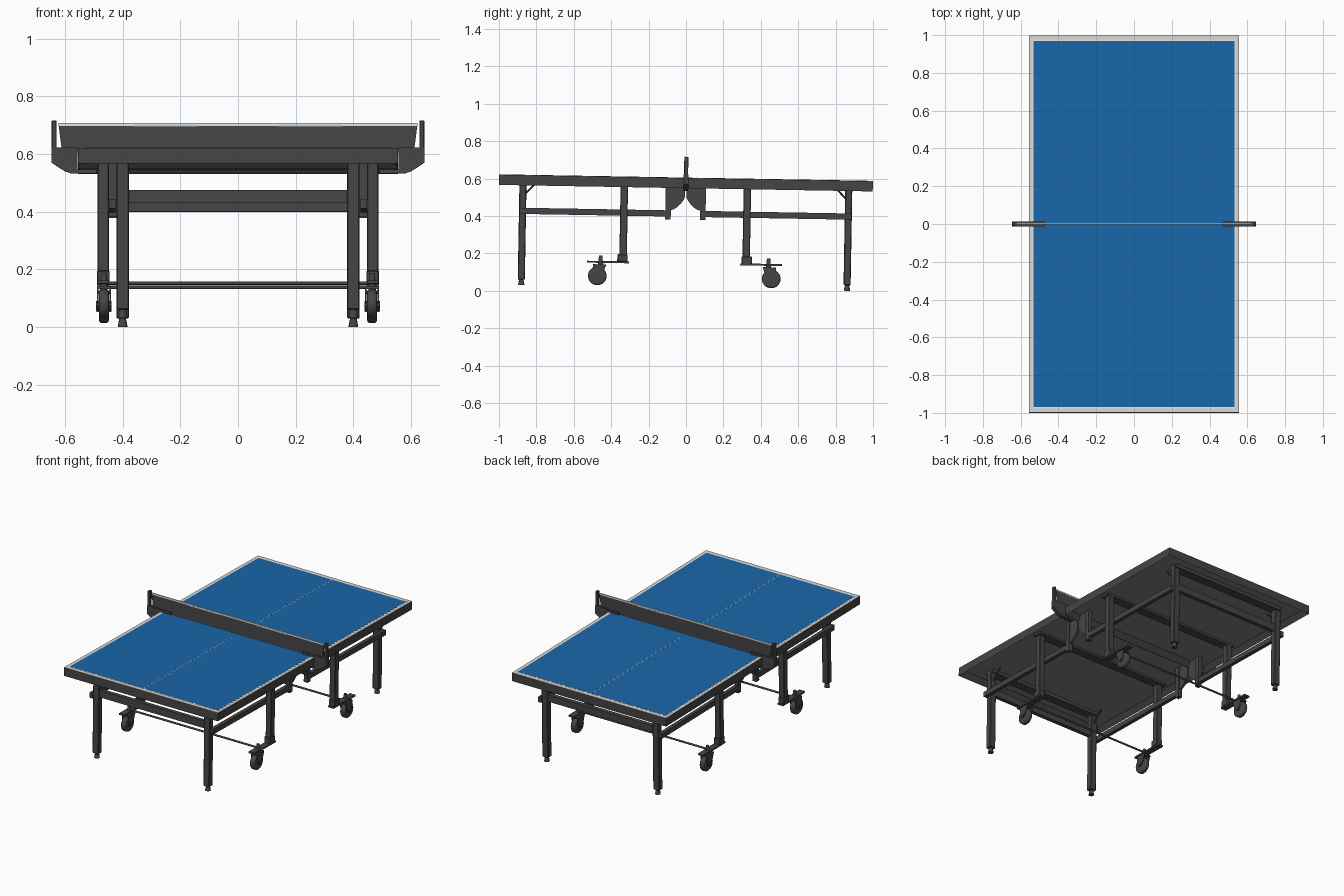
import bpy, bmesh, math
from mathutils import Matrix, Vector

cube = bpy.data.objects.get("Cube")
if cube:
    bpy.data.objects.remove(cube, do_unlink=True)

# The whole table leans slightly, pivoting about the playing surface
PIVOT = Matrix.Translation((0, 0, 0.6))
TILT = PIVOT @ Matrix.Rotation(math.radians(-1), 4, 'X') @ PIVOT.inverted()
BOTH_X = [(1, 1), (-1, 1)]
BOTH_Y = [(1, 1), (1, -1)]
CORNERS = [(1, 1), (-1, 1), (1, -1), (-1, -1)]


def material(name, rgb, rough=0.6):
    m = bpy.data.materials.new(name)
    m.use_nodes = True
    m.diffuse_color = (*rgb, 1)
    bsdf = m.node_tree.nodes["Principled BSDF"]
    bsdf.inputs["Base Color"].default_value = (*rgb, 1)
    bsdf.inputs["Roughness"].default_value = rough
    return m


DARK = material("dark_grey", (0.06, 0.06, 0.06))
UNDER = material("underside_grey", (0.22, 0.22, 0.22))
BLUE = material("table_blue", (0.01, 0.135, 0.4))
PALE = material("border_grey", (0.68, 0.68, 0.67))
WHITE = material("line_white", (0.85, 0.85, 0.85))
SKY = material("pale_blue", (0.4, 0.58, 0.75))


def finish(name, bm, mats, copies, smooth=False):
    """Mirror the part into each quadrant listed and tilt it with the table."""
    for i, (sx, sy) in enumerate(copies):
        b = bm.copy()
        b.transform(TILT @ Matrix.Diagonal((sx, sy, 1, 1)))
        bmesh.ops.recalc_face_normals(b, faces=b.faces)
        mesh = bpy.data.meshes.new(name)
        b.to_mesh(mesh)
        b.free()
        for m in mats:
            mesh.materials.append(m)
        ob = bpy.data.objects.new(name if i == 0 else f"{name}_{i + 1}", mesh)
        bpy.context.collection.objects.link(ob)
        if smooth:
            bpy.ops.object.select_all(action='DESELECT')
            ob.select_set(True)
            bpy.context.view_layer.objects.active = ob
            bpy.ops.object.shade_smooth_by_angle(angle=math.radians(35))
    bm.free()


def box(name, x, y, z, mat=DARK, copies=((1, 1),), bevel=0):
    bm = bmesh.new()
    bmesh.ops.create_cube(bm, size=1)
    for v in bm.verts:
        v.co = [lo + (c + 0.5) * (hi - lo) for c, (lo, hi) in zip(v.co, (x, y, z))]
    if bevel:
        bmesh.ops.bevel(bm, geom=bm.edges[:], offset=bevel, segments=1, affect='EDGES')
    finish(name, bm, [mat], copies)


def rod(name, a, b, r, copies=((1, 1),), r2=None, bevel=0, sides=20):
    a, b = Vector(a), Vector(b)
    d = b - a
    bm = bmesh.new()
    bmesh.ops.create_cone(bm, cap_ends=True, segments=sides, radius1=r,
                          radius2=r if r2 is None else r2, depth=d.length)
    if bevel:
        rims = [e for e in bm.edges if abs(e.verts[0].co.z - e.verts[1].co.z) < 1e-5]
        bmesh.ops.bevel(bm, geom=rims, offset=bevel, segments=3, profile=0.5, affect='EDGES')
    bm.transform(Matrix.Translation((a + b) / 2) @ d.to_track_quat('Z', 'Y').to_matrix().to_4x4())
    finish(name, bm, [DARK], copies, smooth=True)


def plate(name, pts, axis, lo, hi, copies):
    """Extrude a flat outline along x (points are y,z) or y (points are x,z)."""
    bm = bmesh.new()
    vs = [bm.verts.new((lo, u, w) if axis == 'x' else (u, lo, w)) for u, w in pts]
    ext = bmesh.ops.extrude_face_region(bm, geom=[bm.faces.new(vs)])
    step = Vector((hi - lo, 0, 0)) if axis == 'x' else Vector((0, hi - lo, 0))
    bmesh.ops.translate(bm, vec=step,
                        verts=[g for g in ext["geom"] if isinstance(g, bmesh.types.BMVert)])
    finish(name, bm, [DARK], copies)


W, L, TOP, LOW = 0.555, 0.9993, 0.603, 0.549

# Table halves, recessed underneath to leave a dark rim around a lighter panel
bm = bmesh.new()
bmesh.ops.create_cube(bm, size=1)
for v in bm.verts:
    v.co = (v.co.x * 2 * W, 0.002 + (v.co.y + 0.5) * (L - 0.002), LOW + (v.co.z + 0.5) * (TOP - LOW))
bm.normal_update()
under = [f for f in bm.faces if f.normal.z < -0.9]
bmesh.ops.inset_region(bm, faces=under, thickness=0.035)
under[0].material_index = 1
for v in under[0].verts:
    v.co.z += 0.034
finish("table_half", bm, [DARK, UNDER], BOTH_Y)

# Painted playing surface: grey border, thin outlines, blue court
z0, z1, z2, z3 = (TOP + 0.0008 * i for i in range(4))
box("grey_border", (-W, W), (0.002, L), (z0, z1), PALE, BOTH_Y)
box("white_outline", (-0.538, 0.538), (0.002, 0.976), (z1, z2), WHITE, BOTH_Y)
box("blue_court", (-0.532, 0.532), (0.002, 0.97), (z1, z3), BLUE, BOTH_Y)
box("center_line", (0.0042, 0.0062), (0.057, 0.97), (z3, z3 + 0.0004), SKY, CORNERS)

# Under-table cross strips
box("under_strip", (-0.42, 0.42), (0.84, 0.9), (0.562, 0.584), DARK, BOTH_Y)
box("under_center_strip", (-0.5, 0.5), (0.29, 0.35), (0.57, 0.584), DARK, BOTH_Y)

# End legs with adjustable feet
box("end_leg", (0.378, 0.422), (0.852, 0.89), (0.045, 0.584), DARK, CORNERS, 0.004)
rod("foot_stem", (0.4, 0.871, 0.03), (0.4, 0.871, 0.06), 0.012, CORNERS)
rod("foot_pad", (0.4, 0.871, 0.0155), (0.4, 0.871, 0.04), 0.017, CORNERS, r2=0.013)
box("end_crossbar", (-0.38, 0.38), (0.858, 0.884), (0.415, 0.46), DARK, BOTH_Y)
rod("diagonal_brace", (0.4, 0.868, 0.495), (0.4, 0.79, 0.575), 0.005, CORNERS, sides=8)

# Side rails and the hinge hardware near the middle
box("side_rail", (0.424, 0.448), (0.085, 0.888), (0.396, 0.429), DARK, CORNERS)
box("hinge_post", (0.422, 0.45), (0.078, 0.108), (0.38, 0.584), DARK, CORNERS)
wing = [(0.08, 0.583), (0.08, 0.43), (0.062, 0.435), (0.045, 0.446),
        (0.025, 0.466), (0.01, 0.487), (0.003, 0.505), (0.003, 0.583)]
plate("hinge_wing", wing, 'x', 0.43, 0.444, CORNERS)

# Caster legs
box("caster_leg", (0.447, 0.487), (0.309, 0.349), (0.15, 0.584), DARK, CORNERS, 0.003)
box("caster_leg_shoe", (0.445, 0.489), (0.305, 0.36), (0.15, 0.19), DARK, CORNERS, 0.003)
box("caster_plate", (0.447, 0.487), (0.298, 0.522), (0.142, 0.152), DARK, CORNERS)
rod("caster_cross_rod", (-0.455, 0.43, 0.145), (0.455, 0.43, 0.145), 0.006, BOTH_Y, sides=12)

# Casters
rod("swivel_pin", (0.465, 0.449, 0.13), (0.465, 0.449, 0.18), 0.014, CORNERS, r2=0.009)
rod("caster_wheel", (0.448, 0.465, 0.072), (0.482, 0.465, 0.072), 0.05, CORNERS, bevel=0.01, sides=32)
rod("wheel_axle", (0.438, 0.465, 0.072), (0.492, 0.465, 0.072), 0.01, CORNERS)
fork = [(0.42, 0.13), (0.435, 0.085), (0.455, 0.06), (0.475, 0.06),
        (0.485, 0.085), (0.49, 0.13)]
for lo, hi in ((0.441, 0.446), (0.484, 0.489)):
    plate("caster_fork_side", fork, 'x', lo, hi, CORNERS)
box("caster_fork_crown", (0.441, 0.489), (0.42, 0.49), (0.124, 0.134), DARK, CORNERS)

# Net with tape, posts and clamps
net = [(-0.622, 0.7), (0.622, 0.7), (0.61, TOP + 0.004), (-0.61, TOP + 0.004)]
plate("net", net, 'y', -0.003, 0.003, [(1, 1)])
box("net_tape", (-0.622, 0.622), (-0.004, 0.004), (0.698, 0.707), WHITE)
box("tape_stripe", (0.14, 0.36), (-0.0045, 0.0045), (0.695, 0.701), SKY, BOTH_X)
box("net_post", (0.629, 0.646), (-0.011, 0.011), (0.6, 0.717), DARK, BOTH_X, 0.002)
clamp = [(0.557, 0.622), (0.646, 0.622), (0.646, 0.57), (0.602, 0.541), (0.58, 0.533),
         (0.49, 0.533), (0.49, 0.547), (0.557, 0.547)]
plate("net_clamp", clamp, 'y', -0.013, 0.013, BOTH_X)
box("net_clamp_jaw", (0.475, 0.56), (-0.013, 0.013), (TOP + 0.003, 0.62), DARK, BOTH_X)
